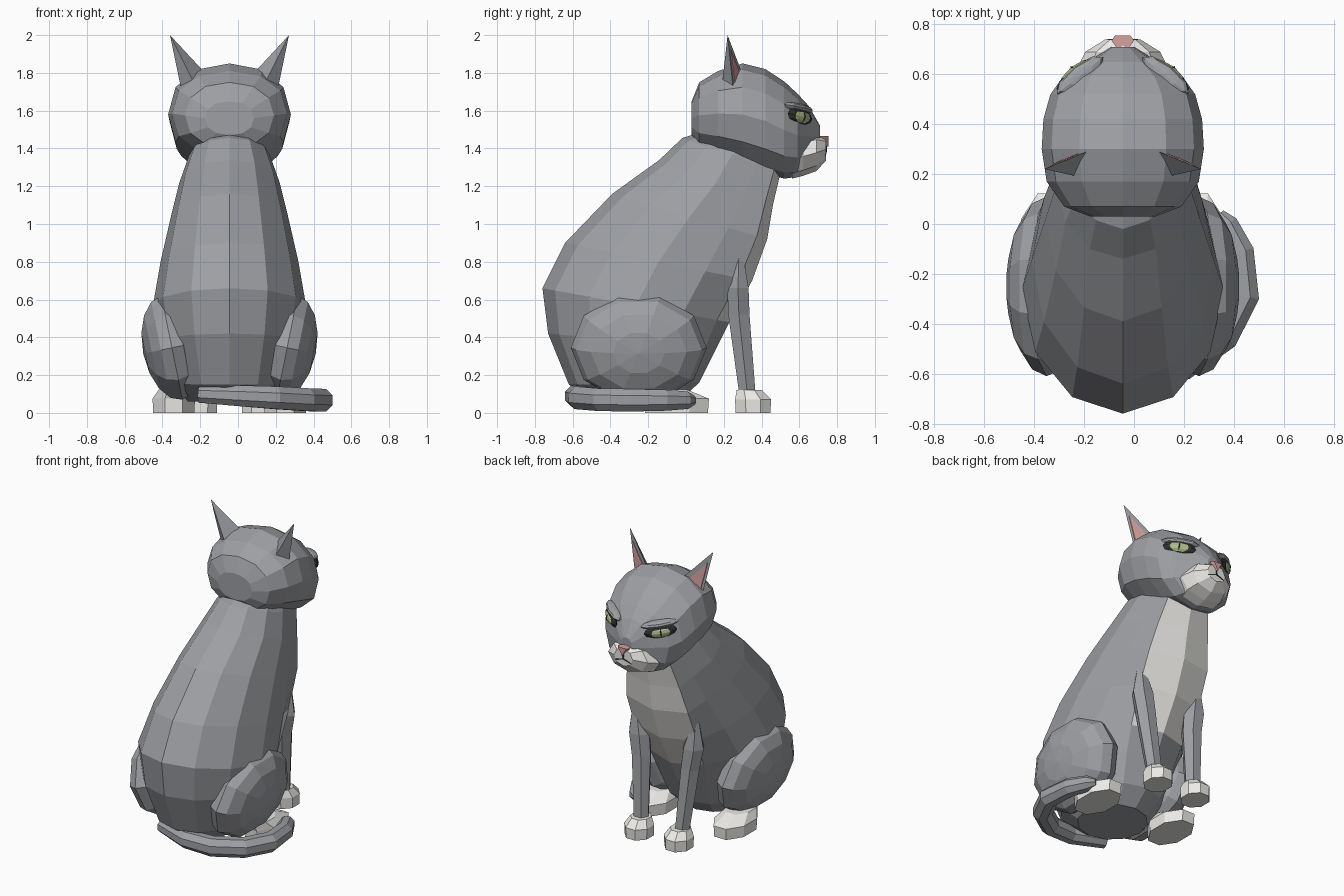
import bpy, bmesh
from math import cos, sin, pi, copysign
from mathutils import Vector, Matrix

if "Cube" in bpy.data.objects:
    bpy.data.objects.remove(bpy.data.objects["Cube"])

CX = -0.045  # the cat's own centre line


def material(name, rgb):
    m = bpy.data.materials.new(name)
    m.diffuse_color = (*rgb, 1)
    m.use_nodes = True
    m.node_tree.nodes["Principled BSDF"].inputs["Base Color"].default_value = m.diffuse_color
    return m


FUR = material("grey_fur", (0.34, 0.35, 0.37))
WHITE = material("white_fur", (0.84, 0.83, 0.80))
PINK = material("pink_skin", (0.66, 0.36, 0.35))
DARK = material("dark_rim", (0.03, 0.035, 0.03))
GREEN = material("green_iris", (0.42, 0.50, 0.25))


def finish(name, bm, *mats):
    bmesh.ops.recalc_face_normals(bm, faces=bm.faces)
    me = bpy.data.meshes.new(name)
    bm.to_mesh(me)
    bm.free()
    for m in mats:
        me.materials.append(m)
    ob = bpy.data.objects.new(name, me)
    bpy.context.collection.objects.link(ob)
    return ob


def ring(c, u, v, n, turn=0.0, power=1.0):
    c, u, v = Vector(c), Vector(u), Vector(v)
    pts = []
    for i in range(n):
        a = 2 * pi * i / n + turn
        x, y = [copysign(abs(t) ** power, t) for t in (cos(a), sin(a))]
        pts.append(c + u * x + v * y)
    return pts


def loft(name, rings, mats, pick=None):
    """Skin a list of rings; pick(row, column) gives the material slot."""
    bm = bmesh.new()
    rows = [[bm.verts.new(p) for p in r] for r in rings]
    n = len(rows[0])
    for j in range(len(rows) - 1):
        for i in range(n):
            k = (i + 1) % n
            f = bm.faces.new((rows[j][i], rows[j][k], rows[j + 1][k], rows[j + 1][i]))
            if pick:
                f.material_index = pick(j, i)
    bm.faces.new(rows[0])
    bm.faces.new(rows[-1])
    return finish(name, bm, *mats)


def tube(name, path, radii, n, mat):
    pts = [Vector(p) for p in path]
    rings = []
    for i, p in enumerate(pts):
        t = (pts[min(i + 1, len(pts) - 1)] - pts[max(i - 1, 0)]).normalized()
        u = t.cross(Vector((0, 0, 1)) if abs(t.z) < 0.8 else Vector((0, 1, 0))).normalized()
        rings.append(ring(p, u * radii[i], t.cross(u) * radii[i], n, pi / n))
    return loft(name, rings, [mat])


def ball(name, matrix, seg, rows, mat):
    bm = bmesh.new()
    bmesh.ops.create_uvsphere(bm, u_segments=seg, v_segments=rows, radius=1, matrix=matrix)
    return finish(name, bm, mat)


def paw(name, x, y, rx, ry, h, back):
    rings = [ring((x, y + dy, z * h), (rx * k, 0, 0), (0, ry * k, 0), 8, pi / 8)
             for z, k, dy in ((0, 1.0, 0), (0.6, 1.03, 0), (1, 0.72, back))]
    return loft(name, rings, [WHITE])


# body: back y, z / front y, z / half width, with a flat white bib
body = [(-0.48, 0.06, -0.04, 0.06, 0.22), (-0.62, 0.15, 0.07, 0.16, 0.30),
        (-0.73, 0.42, 0.16, 0.34, 0.37), (-0.76, 0.66, 0.23, 0.48, 0.405),
        (-0.64, 0.90, 0.35, 0.70, 0.365), (-0.39, 1.16, 0.43, 0.92, 0.31),
        (-0.14, 1.34, 0.46, 1.10, 0.265), (-0.02, 1.455, 0.50, 1.27, 0.215),
        (0.12, 1.50, 0.48, 1.36, 0.16)]
rings = []
for j, (by, bz, fy, fz, w) in enumerate(body):
    r = ring((CX, (by + fy) / 2, (bz + fz) / 2), (w, 0, 0), (0, (fy - by) / 2, (fz - bz) / 2), 12)
    if j > 3:
        for i in (2, 4):
            r[i].x = CX + (r[i].x - CX) * (1.3 if j == 4 else 1.5)
    rings.append(r)
loft("body", rings, [FUR, WHITE], lambda j, i: int(j >= 3 and i in (2, 3)))


# head and muzzle: y / low z / high z / half width
def y_loft(name, table, n, mat, power=1.0):
    loft(name, [ring((CX, y, (lo + hi) / 2), (w, 0, 0), (0, 0, (hi - lo) / 2), n, 0, power)
                for y, lo, hi, w in table], [mat])


y_loft("head", [(0.03, 1.47, 1.65, 0.13), (0.07, 1.40, 1.75, 0.235), (0.17, 1.36, 1.81, 0.305),
                (0.30, 1.31, 1.85, 0.325), (0.42, 1.27, 1.82, 0.318), (0.52, 1.24, 1.755, 0.29),
                (0.59, 1.25, 1.69, 0.24), (0.65, 1.30, 1.625, 0.14), (0.71, 1.40, 1.52, 0.045)],
       12, FUR, 0.9)
y_loft("muzzle", [(0.56, 1.24, 1.42, 0.17), (0.62, 1.255, 1.46, 0.185),
                  (0.69, 1.28, 1.475, 0.15), (0.74, 1.335, 1.455, 0.07)], 8, WHITE)

# nose and mouth
loft("nose", [[Vector((CX + x * k, y, z)) for x, z in ((-0.045, 1.465), (0.045, 1.465), (0, 1.41))]
              for y, k in ((0.71, 0.6), (0.735, 1.0), (0.755, 0.7))], [PINK])
for s in (-1, 1):
    tube("mouth_line", [(CX, 0.742, 1.42), (CX, 0.742, 1.385), (CX + s * 0.06, 0.737, 1.365)],
         [0.005] * 3, 4, DARK)

for s, side in ((-1, "left"), (1, "right")):
    # ear: spike with an inset pink front face
    tip = Vector((CX + s * 0.315, 0.22, 2.0))
    inner, outer, rear = [Vector((CX + s * x, y, z)) for x, y, z in (
        (0.12, 0.30, 1.79), (0.255, 0.25, 1.71), (0.18, 0.19, 1.73))]
    bm = bmesh.new()
    bmesh.ops.convex_hull(bm, input=[bm.verts.new(p) for p in (inner, outer, rear, tip)])
    finish("ear_" + side, bm, FUR)
    mid = (inner + outer + tip) / 3
    tri = [mid + (v - mid) * 0.62 + Vector((0, 0.005, -0.015)) for v in (inner, outer, tip)]
    bm = bmesh.new()
    bmesh.ops.convex_hull(bm, input=[bm.verts.new(v + Vector((0, d, 0)))
                                     for v in tri for d in (0, -0.01)])
    finish("inner_ear_" + side, bm, PINK)

    # eye: almond layers facing outwards, under a slanted brow
    place = Matrix.Translation((CX + s * 0.185, 0.603, 1.57)) @ Matrix.Rotation(-s * 0.67, 4, 'Z') \
        @ Matrix.Rotation(-s * 0.15, 4, 'Y')
    for name, shift, size, mat in (("eye_rim_", (0, 0, 0), (0.105, 0.026, 0.043), DARK),
                                   ("eye_", (0, 0, -0.003), (0.082, 0.034, 0.036), GREEN),
                                   ("pupil_", (0, 0, -0.003), (0.012, 0.038, 0.034), DARK),
                                   ("brow_", (0, -0.015, 0.045), (0.12, 0.042, 0.025), FUR)):
        ball(name + side, place @ Matrix.Translation(shift) @ Matrix.Diagonal((*size, 1)), 8, 6, mat)

    # front leg and paw
    leg = [(0.225, 0.28, 0.84, 0.025, 0.025), (0.205, 0.275, 0.66, 0.075, 0.065),
           (0.185, 0.28, 0.52, 0.068, 0.065), (0.155, 0.325, 0.10, 0.052, 0.05)]
    loft("front_leg_" + side, [ring((CX + s * x, y, z), (rx, 0, 0), (0, ry, 0), 6)
                               for x, y, z, rx, ry in leg], [FUR])
    paw("front_paw_" + side, CX + s * 0.15, 0.355, 0.09, 0.10, 0.12, -0.02)

    # haunch and hind paw
    ball("haunch_" + side, Matrix.Translation((CX + s * 0.305, -0.25, 0.345))
         @ Matrix.Rotation(s * 0.2, 4, 'Y') @ Matrix.Diagonal((0.155, 0.36, 0.295, 1))
         @ Matrix.Rotation(pi / 2, 4, 'Y'), 10, 8, FUR)
    paw("hind_paw_" + side, CX + s * 0.295, -0.05, 0.118, 0.18, 0.125, -0.07)

# tail curled round the right side
tube("tail", [(-0.2, -0.52, 0.10), (0.02, -0.585, 0.09), (0.2, -0.565, 0.08), (0.36, -0.45, 0.07),
              (0.442, -0.29, 0.067), (0.425, -0.11, 0.067), (0.37, 0.0, 0.067), (0.34, 0.04, 0.067)],
     [0.05, 0.06, 0.065, 0.065, 0.065, 0.06, 0.05, 0.025], 8, FUR)
